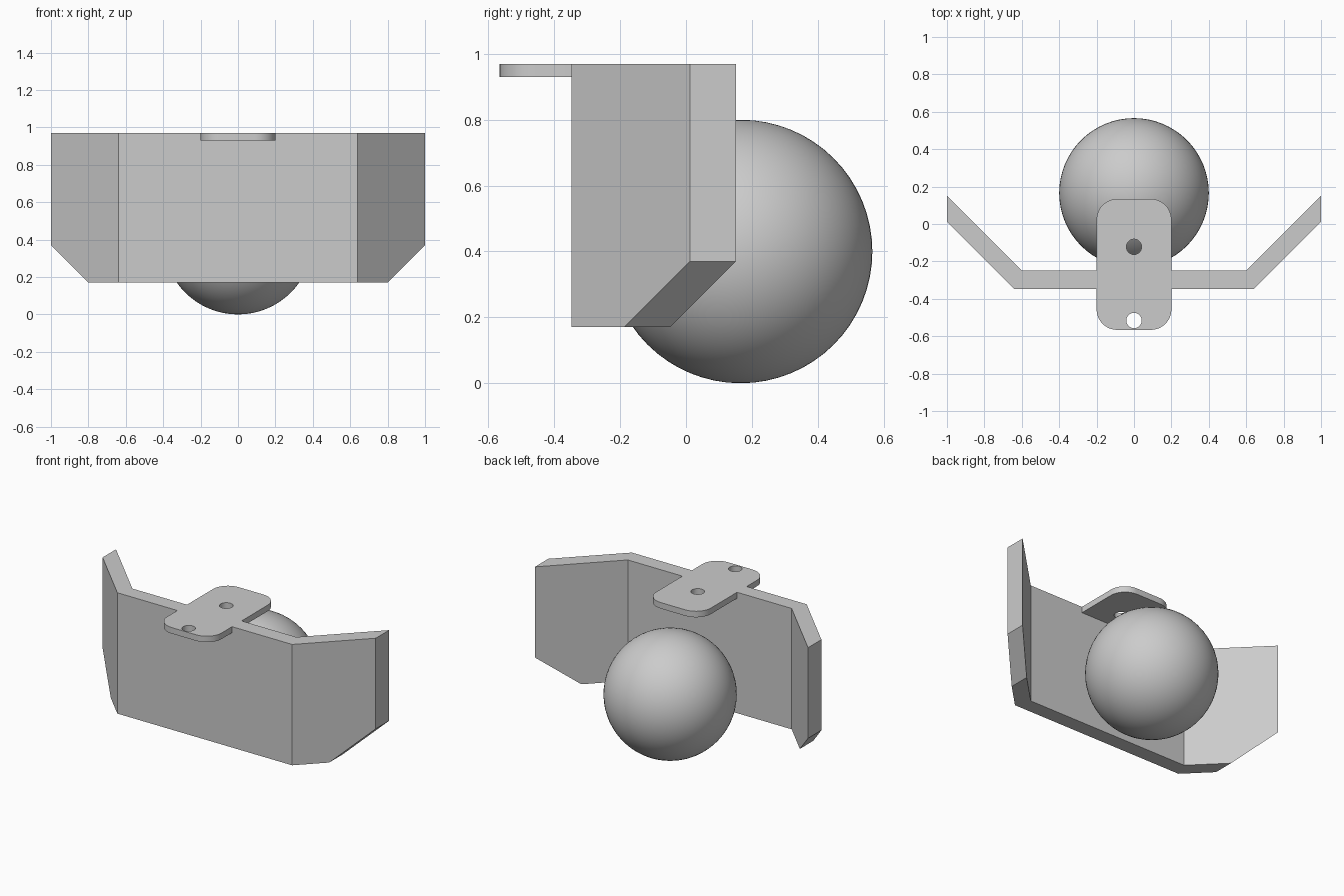
import bpy, bmesh, math
from mathutils import Vector

cube = bpy.data.objects.get("Cube")
if cube:
    bpy.data.objects.remove(cube)

grey = bpy.data.materials.new("light_grey")
grey.use_nodes = True
colour = (0.6, 0.6, 0.6, 1)
grey.diffuse_color = colour
grey.node_tree.nodes["Principled BSDF"].inputs["Base Color"].default_value = colour

TOP, BOTTOM = 0.97, 0.17


def prism(name, outline, low, high, cuts=()):
    """Extrude a plan outline, then trim it with (point, normal) planes."""
    bm = bmesh.new()
    base = bm.faces.new([bm.verts.new((x, y, low)) for x, y in outline])
    new = bmesh.ops.extrude_face_region(bm, geom=[base])["geom"]
    bmesh.ops.translate(bm, vec=(0, 0, high - low),
                        verts=[v for v in new if isinstance(v, bmesh.types.BMVert)])
    for point, normal in cuts:
        cut = bmesh.ops.bisect_plane(bm, geom=bm.verts[:] + bm.edges[:] + bm.faces[:],
                                     plane_co=point, plane_no=normal, clear_outer=True)
        edges = [e for e in cut["geom_cut"] if isinstance(e, bmesh.types.BMEdge)]
        bmesh.ops.holes_fill(bm, edges=edges)
    bmesh.ops.recalc_face_normals(bm, faces=bm.faces[:])
    mesh = bpy.data.meshes.new(name)
    bm.to_mesh(mesh)
    bm.free()
    mesh.materials.append(grey)
    obj = bpy.data.objects.new(name, mesh)
    bpy.context.collection.objects.link(obj)
    return obj


def arc(cx, cy, radius, start, sweep, steps):
    return [(cx + radius * math.cos(math.radians(start + sweep * i / steps)),
             cy + radius * math.sin(math.radians(start + sweep * i / steps)))
            for i in range(steps + 1)]


def boolean(target, other, operation):
    mod = target.modifiers.new(operation.lower(), 'BOOLEAN')
    mod.operation, mod.solver, mod.object = operation, 'EXACT', other
    bpy.context.view_layer.objects.active = target
    bpy.ops.object.modifier_apply(modifier=mod.name)
    bpy.data.objects.remove(other)


# Folded shield with chamfered lower corners
half = [(0.6, -0.248), (1, 0.152), (1, 0.012), (0.64, -0.348)]
outline = half + [(-x, y) for x, y in reversed(half)]
corners = [(Vector((s * 0.8, 0, BOTTOM)), Vector((s, 0, -1))) for s in (1, -1)]
shield = prism("shield", outline, BOTTOM, TOP, corners)

# Rounded mounting tab with two bolt holes, joined to the shield's top edge
radius, half_width, front, back = 0.11, 0.2, -0.566, 0.134
inset = half_width - radius
tab_outline = []
for cx, cy, start in ((inset, back - radius, 0), (-inset, back - radius, 90),
                      (-inset, front + radius, 180), (inset, front + radius, 270)):
    tab_outline += arc(cx, cy, radius, start, 90, 12)
tab = prism("mounting_tab", tab_outline, TOP - 0.04, TOP)
boolean(shield, tab, 'UNION')
for y in (-0.122, -0.516):
    hole = prism("bolt_hole", arc(0, y, 0.041, 0, 360, 32)[:-1], TOP - 0.1, TOP + 0.1)
    boolean(shield, hole, 'DIFFERENCE')
shield.name = "shield_with_mounting_tab"

# Ball behind the shield
bpy.ops.mesh.primitive_uv_sphere_add(segments=64, ring_count=32, radius=0.4,
                                     location=(0, 0.166, 0.4))
ball = bpy.context.object
ball.name = "ball"
ball.data.materials.append(grey)

for obj in (shield, ball):
    bpy.ops.object.select_all(action='DESELECT')
    obj.select_set(True)
    bpy.context.view_layer.objects.active = obj
    bpy.ops.object.shade_smooth_by_angle(angle=math.radians(30))
